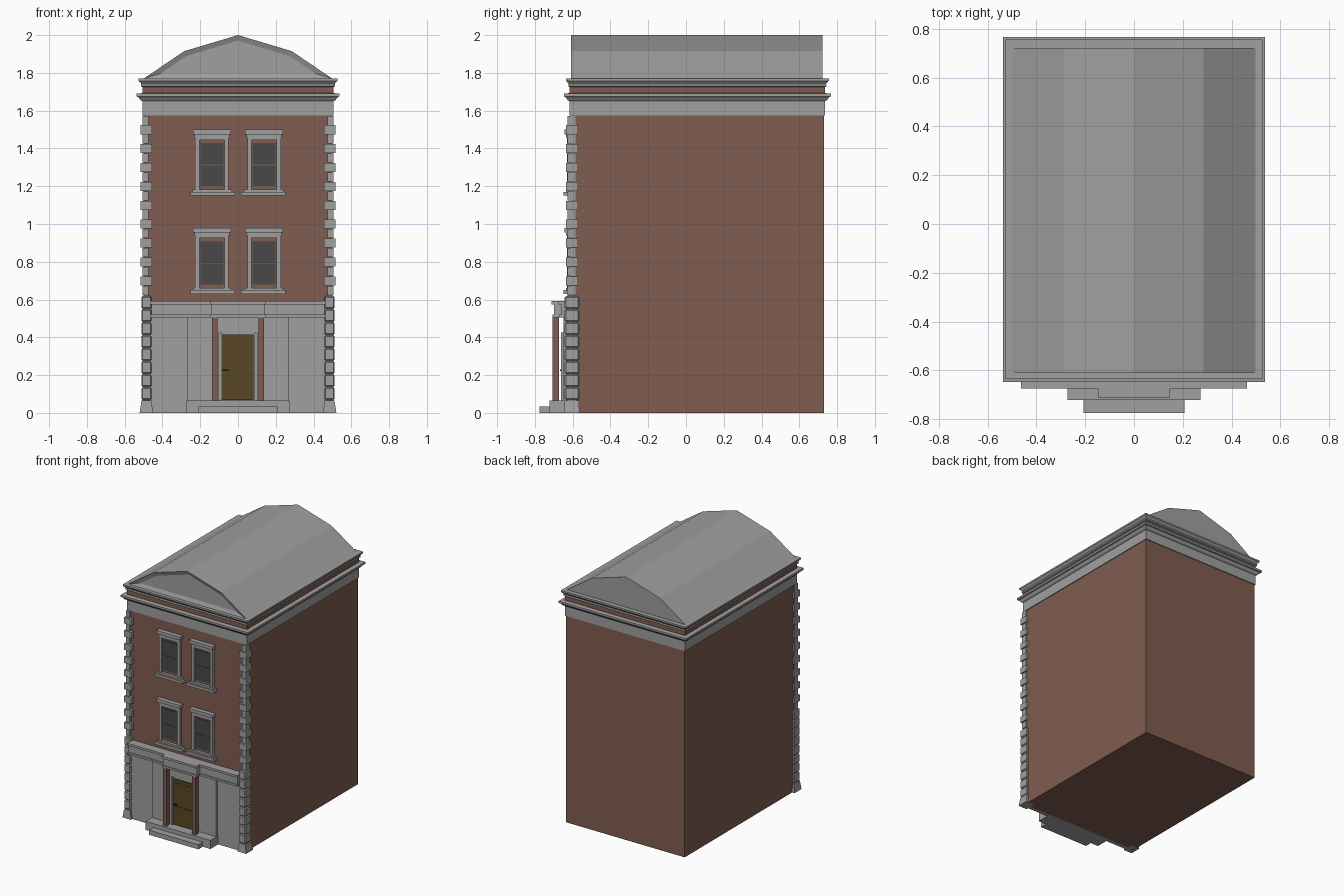
import bpy, bmesh
from mathutils import Vector

cube = bpy.data.objects.get("Cube")
if cube:
    bpy.data.objects.remove(cube, do_unlink=True)


def material(name, rgb):
    m = bpy.data.materials.new(name)
    m.use_nodes = True
    m.diffuse_color = (*rgb, 1)
    m.node_tree.nodes["Principled BSDF"].inputs["Base Color"].default_value = (*rgb, 1)
    return m


STONE = material("grey stone", (0.35, 0.35, 0.35))
BRICK = material("red brown brick", (0.215, 0.107, 0.08))
GLASS = material("dark glass", (0.065, 0.065, 0.065))
WOOD = material("olive brown wood", (0.10, 0.062, 0.018))
IRON = material("black iron", (0.015, 0.015, 0.015))


def finish(name, bm, *mats):
    bmesh.ops.recalc_face_normals(bm, faces=bm.faces)
    mesh = bpy.data.meshes.new(name)
    bm.to_mesh(mesh)
    bm.free()
    for m in mats:
        mesh.materials.append(m)
    ob = bpy.data.objects.new(name, mesh)
    bpy.context.collection.objects.link(ob)
    return ob


def boxes(name, mat, items, mirror=False, bevel=0):
    """One object from boxes given as (x0, x1, y0, y1, z0, z1)."""
    bm = bmesh.new()
    if mirror:
        items = items + [(-b[1], -b[0], *b[2:]) for b in items]
    for x0, x1, y0, y1, z0, z1 in items:
        new = bmesh.ops.create_cube(bm, size=1)["verts"]
        for v in new:
            v.co = Vector((x0 + (v.co.x + .5) * (x1 - x0),
                           y0 + (v.co.y + .5) * (y1 - y0),
                           z0 + (v.co.z + .5) * (z1 - z0)))
    ob = finish(name, bm, mat)
    if bevel:
        mod = ob.modifiers.new("worn edges", "BEVEL")
        mod.width, mod.segments = bevel, 1
    return ob


W, FRONT, BACK = 0.5, -0.61, 0.73

# Main brick block
boxes("brick_walls", BRICK, [(-W, W, FRONT, BACK, 0, 1.6)])

# Frieze and two cornices: a profile of (offset, height) run round the block
profile = [(0.006, 1.575), (0.006, 1.65), (0.016, 1.655), (0.028, 1.672), (0.037, 1.675),
           (0.037, 1.69), (0.006, 1.693), (0.006, 1.725), (0.014, 1.73), (0.012, 1.742),
           (0.022, 1.755), (0.026, 1.758), (0.026, 1.77)]
bm = bmesh.new()
rings = []
for o, z in profile:
    rings.append([bm.verts.new(p) for p in (
        (-W - o, FRONT - o, z), (W + o, FRONT - o, z), (W + o, BACK + o, z), (-W - o, BACK + o, z))])
for low, high in zip(rings, rings[1:]):
    for i in range(4):
        j = (i + 1) % 4
        f = bm.faces.new((low[i], low[j], high[j], high[i]))
        f.material_index = int(1.69 < f.calc_center_median().z < 1.726
                               and abs(f.normal.z) < 0.5 and low[0].co.z > 1.691)
bm.faces.new(rings[0])
bm.faces.new(rings[-1])
finish("frieze_and_cornices", bm, STONE, BRICK)

# Faceted roof with a sunken front gable
outline = [(-0.5, 1.769), (-0.285, 1.915), (0, 2.0), (0.285, 1.915), (0.5, 1.769)]
bm = bmesh.new()
gable = bm.faces.new([bm.verts.new((x, FRONT, z)) for x, z in outline])
ext = bmesh.ops.extrude_face_region(bm, geom=[gable], use_keep_orig=True)["geom"]
bmesh.ops.translate(bm, verts=[e for e in ext if isinstance(e, bmesh.types.BMVert)],
                    vec=(0, BACK - 0.008 - FRONT, 0))
bmesh.ops.recalc_face_normals(bm, faces=bm.faces)
front_face = min(bm.faces, key=lambda f: f.calc_center_median().y)
bmesh.ops.inset_region(bm, faces=[front_face], thickness=0.028, use_even_offset=True)
bmesh.ops.translate(bm, verts=front_face.verts, vec=(0, 0.012, 0))
finish("roof", bm, STONE)

# Corner quoins: alternating small blocks above, heavy worn blocks below
small, heavy = [], []
n, pitch = 19, 0.05
for i in range(n):
    z = 0.625 + i * pitch
    long = i % 2
    small.append((0.455 if long else 0.475, 0.515 if long else 0.506,
                  -0.636 if long else -0.628, -0.572 if long else -0.585,
                  z, z + pitch - 0.002))
for i in range(8):
    z = 0.065 + i * 0.069
    heavy.append((0.458, 0.512, -0.642, -0.567, z + 0.004, z + 0.069))
heavy.append((0.465, 0.505, -0.632, -0.575, 0.05, 0.625))
boxes("upper_quoins", STONE, small, mirror=True)
boxes("lower_quoins", STONE, heavy, mirror=True, bevel=0.006)

# Flared feet under the quoins
for side in (-1, 1):
    bm = bmesh.new()
    for v in bmesh.ops.create_cube(bm, size=1)["verts"]:
        flare = 0.01 if v.co.z < 0 else 0
        v.co = Vector((side * 0.485 + v.co.x * (0.052 + 2 * flare),
                       -0.605 + v.co.y * (0.074 + flare), 0.0325 + v.co.z * 0.065))
    finish("left_quoin_foot" if side > 0 else "right_quoin_foot", bm, STONE)

# Ground floor stone front, with a projecting door bay
boxes("ground_floor_front", STONE, [(-0.465, 0.465, -0.63, -0.6, 0, 0.59)])
boxes("door_bay", STONE, [(-0.27, 0.27, -0.648, -0.62, 0, 0.51)])
boxes("door_steps", STONE, [(-0.273, 0.273, -0.722, -0.62, 0, 0.065),
                            (-0.208, 0.208, -0.775, -0.7, 0, 0.035)])

# Entablature: full width band, forward part over the door
bands = []
for half, y in ((0.463, -0.675), (0.147, -0.712)):
    bands += [(-half, half, y + 0.004, -0.6, 0.505, 0.52),
              (-half + 0.004, half - 0.004, y + 0.012, -0.6, 0.52, 0.575),
              (-half, half, y, -0.6, 0.575, 0.592)]
boxes("entablature", STONE, bands)

# Door, its jambs, panels, handle and posts
boxes("door_jambs", STONE, [(0.087, 0.102, -0.662, -0.64, 0.065, 0.425)], mirror=True)
boxes("door", WOOD, [(-0.088, 0.082, -0.656, -0.64, 0.067, 0.415)])
boxes("door_panels", WOOD, [(-0.07, -0.012, -0.66, -0.65, z, z + 0.12) for z in (0.09, 0.27)]
      + [(0.006, 0.064, -0.66, -0.65, z, z + 0.12) for z in (0.09, 0.27)])
boxes("door_handle", IRON, [(-0.085, -0.05, -0.668, -0.655, 0.222, 0.23)])
boxes("door_posts", BRICK, [(0.108, 0.138, -0.707, -0.672, 0.065, 0.51)], mirror=True)

# Four windows on two floors
frames, sills, sashes, panes = [], [], [], []
for z in (0.63, 1.15):
    frames += [(0.05, 0.072, -0.63, -0.6, z + 0.02, z + 0.3),
               (0.205, 0.227, -0.63, -0.6, z + 0.02, z + 0.3),
               (0.05, 0.227, -0.63, -0.6, z + 0.295, z + 0.308),
               (0.046, 0.231, -0.634, -0.6, z + 0.308, z + 0.325),
               (0.038, 0.238, -0.644, -0.6, z + 0.325, z + 0.35)]
    sills += [(0.016, 0.252, -0.648, -0.6, z, z + 0.02),
              (0.032, 0.24, -0.636, -0.6, z + 0.02, z + 0.032)]
    sashes += [(0.072, 0.205, -0.614, -0.6, z + 0.03, z + 0.295)]
    panes += [(0.078, 0.198, -0.617, -0.61, z + 0.05, z + 0.16),
              (0.078, 0.198, -0.62, -0.61, z + 0.164, z + 0.278)]
boxes("window_frames", STONE, frames, mirror=True)
boxes("window_sills", STONE, sills, mirror=True)
boxes("window_reveals", BRICK, sashes, mirror=True)
boxes("window_panes", GLASS, panes, mirror=True)
